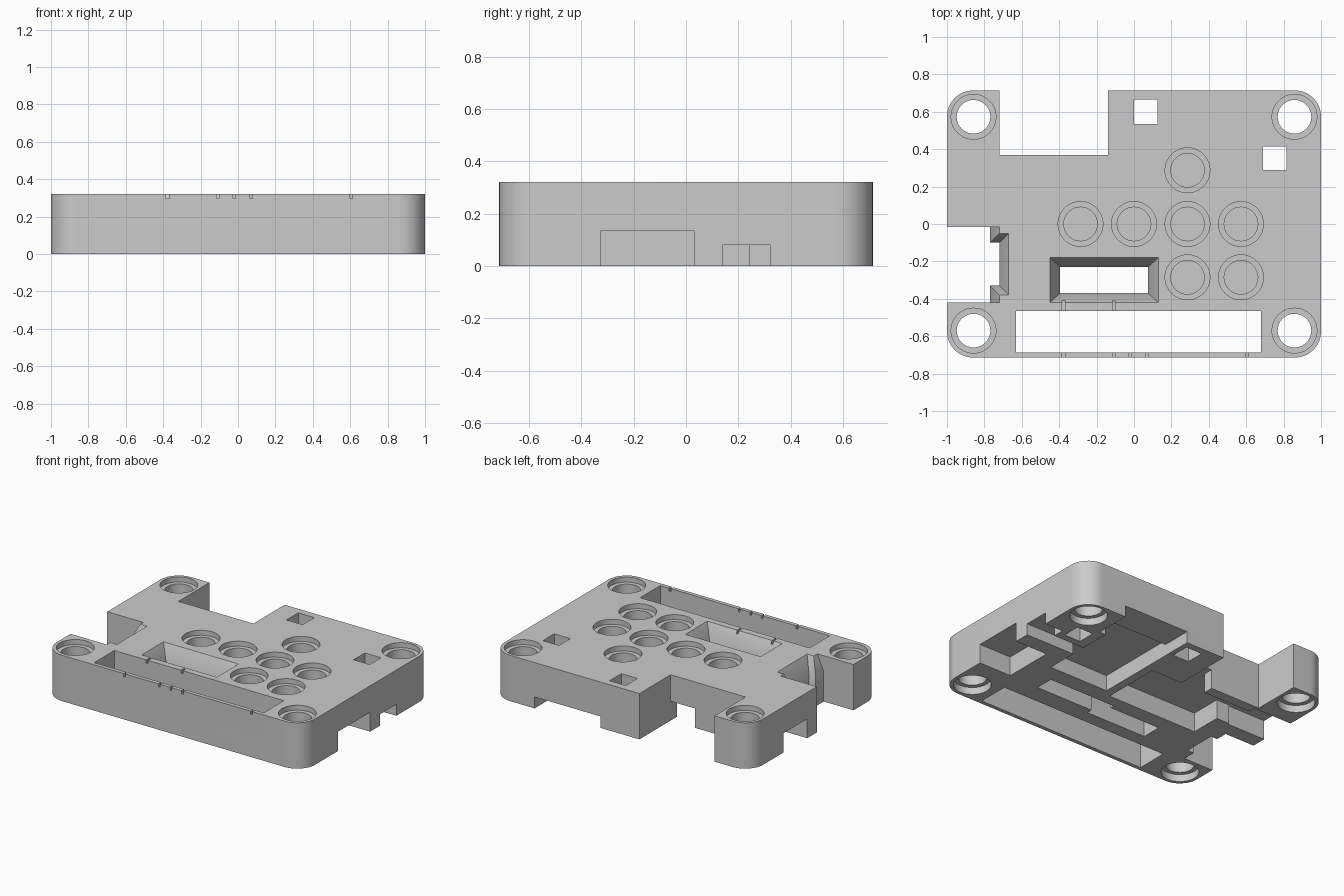
import bpy, bmesh, math

if "Cube" in bpy.data.objects:
    bpy.data.objects.remove(bpy.data.objects["Cube"])

TOP, HX, HY = 0.32, 1.0, 0.714

grey = bpy.data.materials.new("matte grey")
grey.diffuse_color = (0.6, 0.6, 0.6, 1)
grey.use_nodes = True
grey.node_tree.nodes["Principled BSDF"].inputs["Base Color"].default_value = grey.diffuse_color


def make(name, bm):
    bmesh.ops.recalc_face_normals(bm, faces=bm.faces)
    me = bpy.data.meshes.new(name)
    bm.to_mesh(me)
    bm.free()
    ob = bpy.data.objects.new(name, me)
    bpy.context.collection.objects.link(ob)
    return ob


def loft(name, rings):
    """Solid through matching closed rings of points, capped at both ends."""
    bm = bmesh.new()
    vs = [[bm.verts.new(p) for p in ring] for ring in rings]
    n = len(vs[0])
    for a, b in zip(vs, vs[1:]):
        for i in range(n):
            bm.faces.new((a[i], a[(i + 1) % n], b[(i + 1) % n], b[i]))
    bm.faces.new(vs[0])
    bm.faces.new(vs[-1])
    return make(name, bm)


def rect(x0, x1, y0, y1, z):
    return [(x0, y0, z), (x1, y0, z), (x1, y1, z), (x0, y1, z)]


def circle(x, y, r, z, n=40):
    return [(x + r * math.cos(2 * math.pi * i / n), y + r * math.sin(2 * math.pi * i / n), z)
            for i in range(n)]


# Case body with rounded corners
def outline(z, r=0.14):
    pts = []
    for k, (sx, sy) in enumerate([(1, 1), (-1, 1), (-1, -1), (1, -1)]):
        for i in range(13):
            a = math.pi / 2 * (k + i / 12)
            pts.append((sx * (HX - r) + r * math.cos(a), sy * (HY - r) + r * math.sin(a), z))
    return pts


body = loft("case_body", [outline(0), outline(TOP)])
body.data.materials.append(grey)
bpy.context.view_layer.objects.active = body


def cut(rings):
    tool = loft("cutter", rings)
    tool.hide_render = True
    m = body.modifiers.new("cut", "BOOLEAN")
    m.operation, m.solver, m.object = "DIFFERENCE", "EXACT", tool
    bpy.ops.object.modifier_apply(modifier=m.name)
    bpy.data.objects.remove(tool)


def box(x0, x1, y0, y1, z0=-0.1, z1=TOP + 0.1):
    cut([rect(x0, x1, y0, y1, z0), rect(x0, x1, y0, y1, z1)])


# Back cutout, front slot and two square openings
box(-0.72, -0.14, 0.37, 0.9)
box(-0.63, 0.68, -0.687, -0.465)
box(0.0, 0.125, 0.535, 0.665)
box(0.69, 0.815, 0.29, 0.415)

# Corner screw holes, stepped on both faces
for x in (-0.858, 0.858):
    for y in (-0.57, 0.573):
        cut([circle(x, y, 0.12, -0.1), circle(x, y, 0.12, 0.05), circle(x, y, 0.09, 0.05),
             circle(x, y, 0.09, 0.285), circle(x, y, 0.12, 0.285), circle(x, y, 0.12, 0.5)])

# Blind stepped button wells
for x, y in [(-0.286, 0), (0, 0), (0.286, 0), (0.572, 0),
             (0.286, 0.287), (0.286, -0.285), (0.572, -0.285)]:
    cut([circle(x, y, 0.09, 0.19), circle(x, y, 0.09, 0.285),
         circle(x, y, 0.12, 0.285), circle(x, y, 0.12, 0.5)])

# Funnel-shaped display window
cut([rect(-0.395, 0.075, -0.37, -0.23, -0.1), rect(-0.395, 0.075, -0.37, -0.23, 0.21),
     rect(-0.45, 0.13, -0.42, -0.18, TOP), rect(-0.45, 0.13, -0.42, -0.18, 0.5)])

# Left cable notch with sloped throat
cut([rect(-1.2, -0.77, -0.42, -0.015, -0.1), rect(-1.2, -0.77, -0.42, -0.015, 0.21),
     rect(-1.2, -0.72, -0.42, -0.015, TOP), rect(-1.2, -0.72, -0.42, -0.015, 0.5)])
cut([rect(-0.9, -0.72, -0.33, -0.1, -0.1), rect(-0.9, -0.72, -0.33, -0.1, 0.21),
     rect(-0.9, -0.67, -0.38, -0.05, TOP), rect(-0.9, -0.67, -0.38, -0.05, 0.5)])

# Small wire grooves in the top edge
for x in (-0.377, -0.108, -0.02, 0.07, 0.605):
    box(x - 0.007, x + 0.007, -0.8, -0.68, 0.298)
for x in (-0.377, -0.108):
    box(x - 0.007, x + 0.007, -0.48, -0.41, 0.298)

# Underside: connector and board pockets, open through the side walls
for p in [(0.75, 1.2, -0.325, 0.03, 0.135),
          (0.6, 1.2, 0.14, 0.24, 0.08),
          (0.86, 1.2, 0.2, 0.32, 0.08),
          (0.16, 0.67, 0.46, 0.9, 0.08),
          (0.16, 0.62, -0.08, 0.5, 0.11),
          (0.0, 0.52, -0.33, -0.2, 0.135),
          (-0.6, 0.1, -0.12, 0.3, 0.135),
          (-0.33, -0.14, 0.25, 0.4, 0.135),
          (-0.72, -0.5, 0.1, 0.3, 0.135),
          (-1.2, -0.7, 0.09, 0.35, 0.135)]:
    box(*p[:4], -0.1, p[4])

# Smooth the round walls, keep the edges crisp
body.select_set(True)
bpy.ops.object.shade_smooth_by_angle(angle=math.radians(30))
